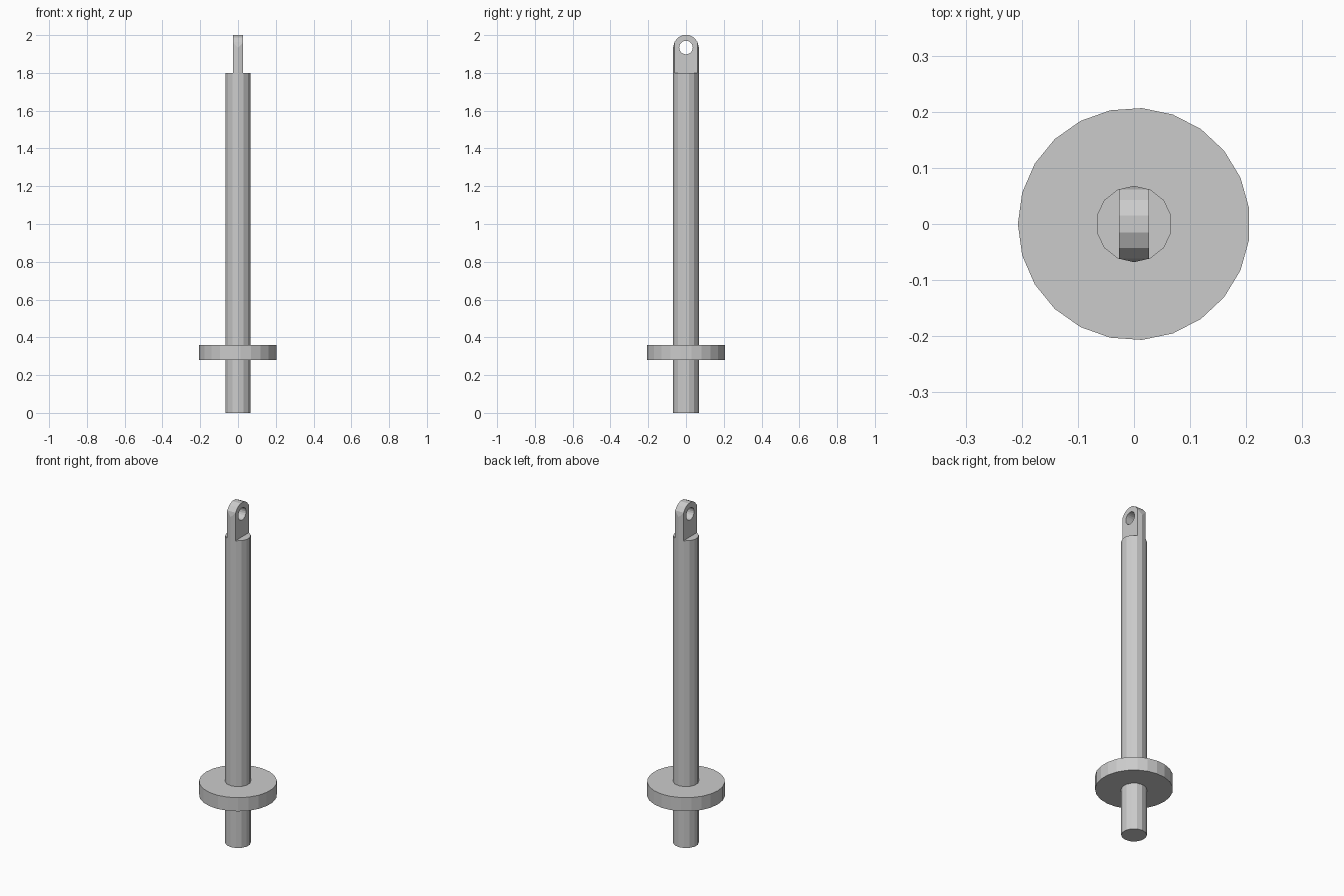
import bpy, bmesh, math
from mathutils import Matrix

cube = bpy.data.objects.get("Cube")
if cube:
    bpy.data.objects.remove(cube, do_unlink=True)

grey = bpy.data.materials.new("grey metal")
grey.use_nodes = True
colour = (0.6, 0.6, 0.6, 1)
grey.diffuse_color = colour
grey.node_tree.nodes["Principled BSDF"].inputs["Base Color"].default_value = colour

SHAFT_R, SHOULDER, EYE_Z, EYE_HALF = 0.068, 1.8, 1.934, 0.027


def prism(name, points, low, high, axis="z"):
    """Extrude a closed 2D outline along z, or along x with the outline in (y, z)."""
    bm = bmesh.new()
    place = (lambda p, d: (p[0], p[1], d)) if axis == "z" else (lambda p, d: (d, p[0], p[1]))
    a = [bm.verts.new(place(p, low)) for p in points]
    b = [bm.verts.new(place(p, high)) for p in points]
    bm.faces.new(a[::-1])
    bm.faces.new(b)
    n = len(points)
    for i in range(n):
        j = (i + 1) % n
        bm.faces.new((a[i], a[j], b[j], b[i]))
    bmesh.ops.recalc_face_normals(bm, faces=bm.faces)
    mesh = bpy.data.meshes.new(name)
    bm.to_mesh(mesh)
    bm.free()
    mesh.materials.append(grey)
    obj = bpy.data.objects.new(name, mesh)
    bpy.context.collection.objects.link(obj)
    return obj


def ring(radius, sides, start=0.0, centre=(0, 0)):
    return [(centre[0] + radius * math.cos(start + math.tau * i / sides),
             centre[1] + radius * math.sin(start + math.tau * i / sides)) for i in range(sides)]


def cut(obj, tool, operation):
    mod = obj.modifiers.new(operation.lower(), "BOOLEAN")
    mod.operation, mod.object, mod.solver = operation, tool, "EXACT"
    tool.hide_render = True
    tool.hide_set(True)


# Shaft and flange
shaft_outline = ring(SHAFT_R, 14, math.pi / 2)
prism("shaft", shaft_outline, 0, SHOULDER)
prism("flange", ring(0.207, 23, math.pi), 0.28, 0.36)

# Flat lug: the shaft outline narrowed to a round-topped slab, then drilled
lug = prism("eye_lug", shaft_outline, SHOULDER, 2.05)
arc = [(0.068 * math.cos(math.pi * i / 7), EYE_Z + 0.068 * math.sin(math.pi * i / 7))
       for i in range(8)]
slab = prism("lug_shape_cutter", [(-0.068, 1.7), (0.068, 1.7)] + arc, -EYE_HALF, EYE_HALF, "x")
hole = prism("hole_cutter", ring(0.036, 20, 0, (0, EYE_Z)), -0.1, 0.1, "x")
cut(lug, slab, "INTERSECT")
cut(lug, hole, "DIFFERENCE")

# Bake the cuts and drop the cutters
bpy.context.view_layer.update()
baked = bpy.data.meshes.new_from_object(lug.evaluated_get(bpy.context.evaluated_depsgraph_get()))
lug.modifiers.clear()
lug.data = baked
for tool in (slab, hole):
    bpy.data.objects.remove(tool, do_unlink=True)
